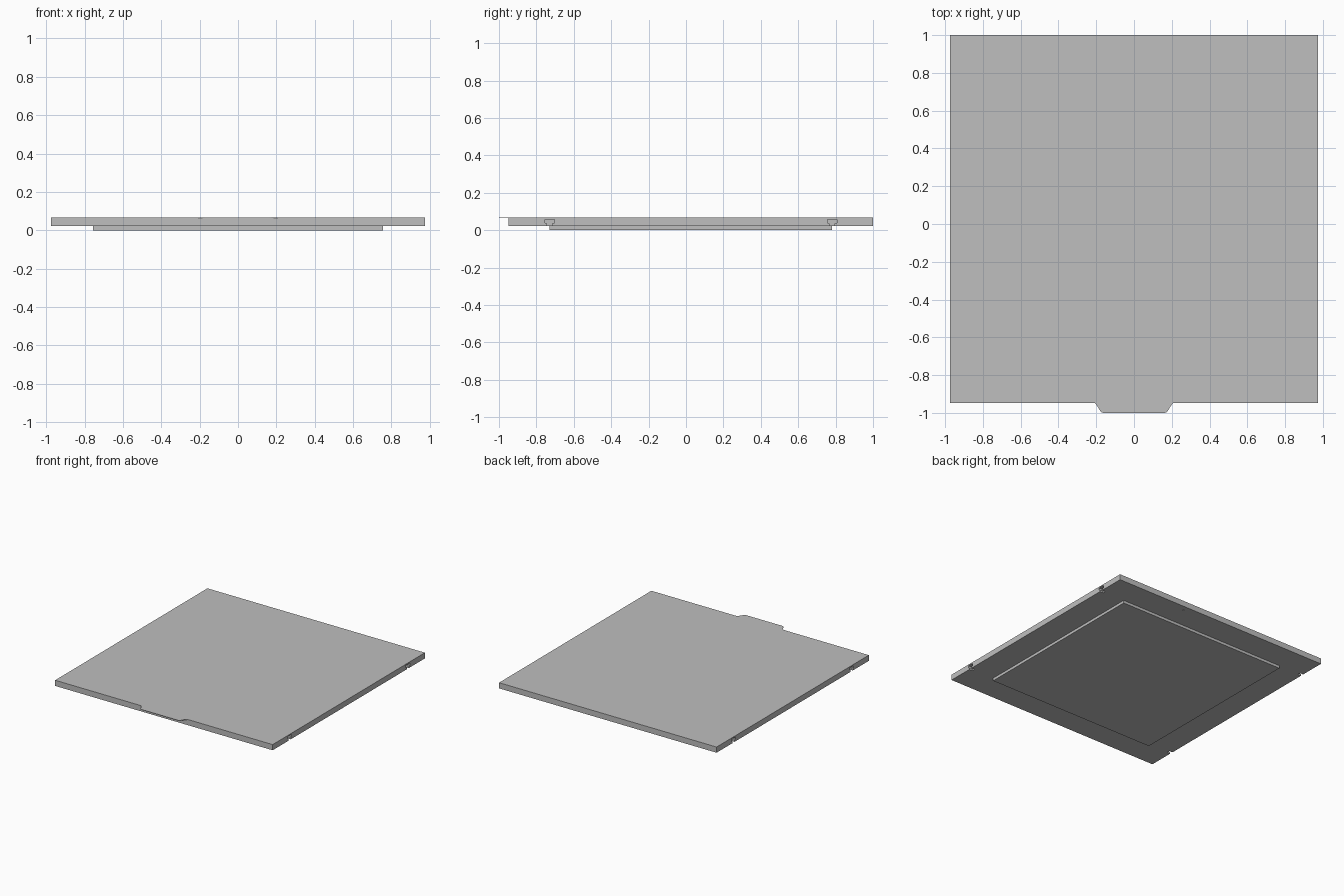
import bpy, bmesh
from mathutils import Vector

cube = bpy.data.objects.get("Cube")
if cube:
    bpy.data.objects.remove(cube, do_unlink=True)

grey = bpy.data.materials.new("plain_grey")
grey.use_nodes = True
grey.diffuse_color = (0.52, 0.52, 0.52, 1)
grey.node_tree.nodes["Principled BSDF"].inputs["Base Color"].default_value = grey.diffuse_color

HALF = 0.974      # half width of the square lid
MID_Y = 0.026     # centre of the square lid
INSET = 0.755     # half width of the lower panel
TOP, BASE = 0.068, 0.022


def prism(name, points, offset):
    """Extrude a closed flat outline along an offset."""
    bm = bmesh.new()
    face = bm.faces.new([bm.verts.new(p) for p in points])
    grown = bmesh.ops.extrude_face_region(bm, geom=[face])
    verts = [v for v in grown["geom"] if isinstance(v, bmesh.types.BMVert)]
    bmesh.ops.translate(bm, verts=verts, vec=Vector(offset))
    bmesh.ops.recalc_face_normals(bm, faces=bm.faces)
    mesh = bpy.data.meshes.new(name)
    bm.to_mesh(mesh)
    bm.free()
    mesh.materials.append(grey)
    obj = bpy.data.objects.new(name, mesh)
    bpy.context.collection.objects.link(obj)
    return obj


def square(half, z):
    return [(sx * half, MID_Y + sy * half, z)
            for sx, sy in ((-1, -1), (1, -1), (1, 1), (-1, 1))]


def cut(target, cutter):
    mod = target.modifiers.new("cut", 'BOOLEAN')
    mod.operation = 'DIFFERENCE'
    mod.solver = 'EXACT'
    mod.object = cutter
    cutter.hide_render = True
    bpy.context.view_layer.objects.active = target
    bpy.ops.object.modifier_apply(modifier=mod.name)
    bpy.data.objects.remove(cutter, do_unlink=True)


# Main slab and the raised panel beneath it
lid_slab = prism("lid_slab", square(HALF, BASE), (0, 0, TOP - BASE))
prism("lower_panel", square(INSET, 0), (0, 0, BASE))

# T-shaped keyhole slots, open at the sides and underneath
half_slot = [(0.013, 0.01), (0.013, 0.036), (0.025, 0.038), (0.025, 0.058)]
slot = half_slot + [(-y, z) for y, z in reversed(half_slot)]
for side in (-1, 1):
    for end in (-1, 1):
        y0 = MID_Y + end * INSET
        x0 = side * (HALF - 0.03)
        cutter = prism("slot_cutter", [(x0, y0 + y, z) for y, z in slot],
                       (side * 0.05, 0, 0))
        cut(lid_slab, cutter)

# Small pin hole underneath, near the back edge
hole = [(0.32 + dx, 0.955 + dy, 0.01)
        for dx, dy in ((-0.005, -0.005), (0.005, -0.005), (0.005, 0.005), (-0.005, 0.005))]
cut(lid_slab, prism("hole_cutter", hole, (0, 0, 0.03)))

# Thin pull tab at the front, with softened corners
edge = MID_Y - HALF
half_tab = [(0.208, edge), (0.2, edge - 0.007), (0.18, edge - 0.04),
            (0.174, edge - 0.048), (0.163, -1)]
tab = half_tab + [(-x, y) for x, y in reversed(half_tab)]
prism("pull_tab", [(x, y, TOP - 0.004) for x, y in tab], (0, 0, 0.004))
